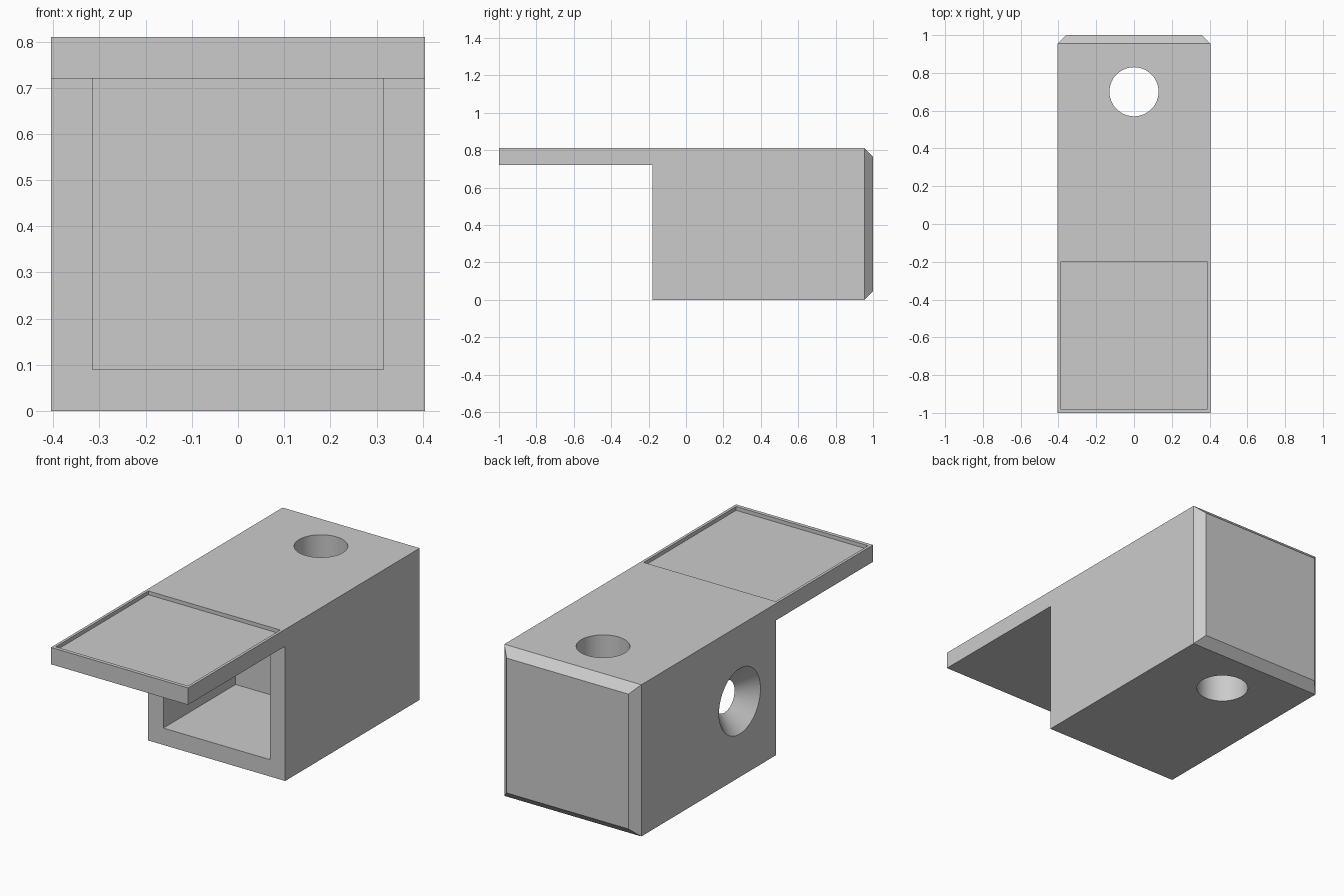
import bpy, bmesh, math
from mathutils import Matrix, Vector

old = bpy.data.objects.get("Cube")
if old:
    bpy.data.objects.remove(old, do_unlink=True)

HALF, HEIGHT, WALL = 0.405, 0.81, 0.09
FRONT, BACK, CHAMFER = -0.18, 1.0, 0.045
CAVITY_BACK = 0.43

grey = bpy.data.materials.new("plain grey")
grey.use_nodes = True
colour = (0.6, 0.6, 0.6, 1)
grey.diffuse_color = colour
grey.node_tree.nodes["Principled BSDF"].inputs["Base Color"].default_value = colour


def add_object(name, bm):
    bmesh.ops.recalc_face_normals(bm, faces=bm.faces[:])
    mesh = bpy.data.meshes.new(name)
    bm.to_mesh(mesh)
    bm.free()
    mesh.materials.append(grey)
    obj = bpy.data.objects.new(name, mesh)
    bpy.context.collection.objects.link(obj)
    return obj


def box(name, low, high):
    bm = bmesh.new()
    low, high = Vector(low), Vector(high)
    bmesh.ops.create_cube(bm, size=1, matrix=Matrix.Translation((low + high) / 2)
                          @ Matrix.Diagonal((*(high - low), 1)))
    return add_object(name, bm)


def cone(name, centre, r1, r2, depth, turn=0):
    bm = bmesh.new()
    bmesh.ops.create_cone(bm, cap_ends=True, segments=64, radius1=r1, radius2=r2, depth=depth,
                          matrix=Matrix.Translation(centre) @ Matrix.Rotation(turn, 4, "Y"))
    return add_object(name, bm)


# Body: side profile with the overhanging tray, extruded across the width
profile = [(-1, HEIGHT), (-1, HEIGHT - WALL), (FRONT, HEIGHT - WALL),
           (FRONT, 0), (BACK, 0), (BACK, HEIGHT)]
bm = bmesh.new()
side = bm.faces.new([bm.verts.new((-HALF, y, z)) for y, z in profile])
extruded = bmesh.ops.extrude_face_region(bm, geom=[side])["geom"]
bmesh.ops.translate(bm, vec=(2 * HALF, 0, 0),
                    verts=[v for v in extruded if isinstance(v, bmesh.types.BMVert)])
# Chamfer around the back face
back_edges = [e for e in bm.edges if all(v.co.y > BACK - 0.001 for v in e.verts)]
bmesh.ops.recalc_face_normals(bm, faces=bm.faces[:])
bmesh.ops.bevel(bm, geom=back_edges, offset=CHAMFER, offset_type="OFFSET",
                segments=1, affect="EDGES")
body = add_object("bracket_body", bm)

# Cutters: front cavity, tray recess, upright hole, countersunk side hole
margin = 0.01
side_depth = WALL + 2 * margin
cutters = [
    box("cavity_cutter", (-HALF + WALL, FRONT - 0.1, WALL),
        (HALF - WALL, CAVITY_BACK, HEIGHT - WALL)),
    box("recess_cutter", (-0.39, -0.98, HEIGHT - 0.02), (0.39, -0.2, HEIGHT + 0.1)),
    cone("upright_hole_cutter", (0, 0.7, HEIGHT / 2), 0.13, 0.13, 2),
    cone("side_hole_cutter", (-HALF + WALL / 2, (FRONT + CAVITY_BACK) / 2, HEIGHT / 2),
         0.175 + margin, 0.085 - margin, side_depth, math.pi / 2),
]
bpy.ops.object.select_all(action="DESELECT")
bpy.context.view_layer.objects.active = body
body.select_set(True)
for cutter in cutters:
    cutter.hide_render = True
    cut = body.modifiers.new(cutter.name, "BOOLEAN")
    cut.operation, cut.solver, cut.object = "DIFFERENCE", "EXACT", cutter
    bpy.ops.object.modifier_apply(modifier=cut.name)
    bpy.data.objects.remove(cutter, do_unlink=True)

bpy.ops.object.shade_smooth_by_angle(angle=math.radians(30))
